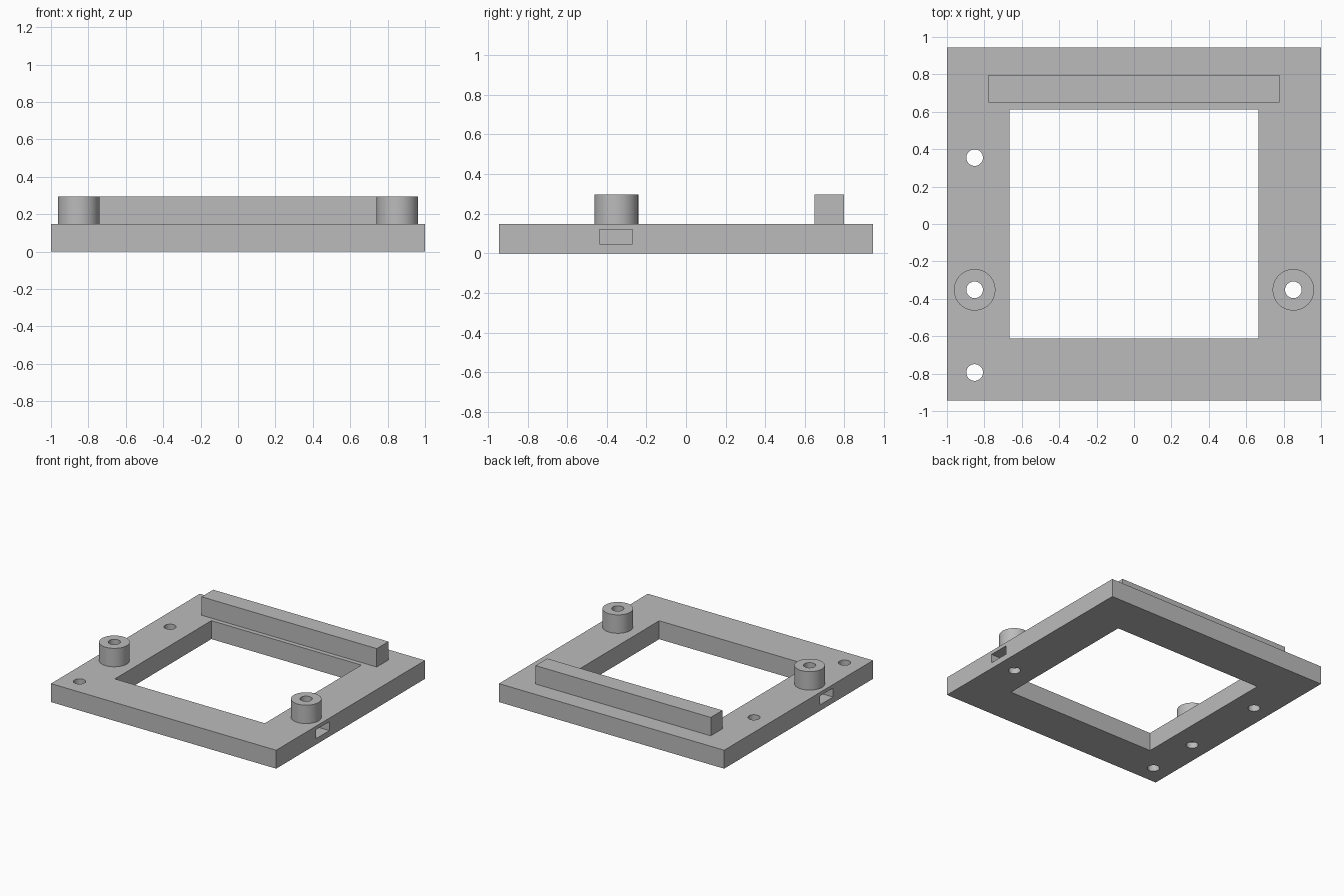
import bpy, bmesh, math

if "Cube" in bpy.data.objects:
    bpy.data.objects.remove(bpy.data.objects["Cube"])

T = 0.148            # plate thickness
SIDES = 48
HOLE_R = 0.0445
BOSS_R = 0.111
BOSS_X, BOSS_Y = 0.852, -0.352

grey = bpy.data.materials.new("mid grey")
grey.diffuse_color = (0.5, 0.5, 0.5, 1)
grey.use_nodes = True
grey.node_tree.nodes["Principled BSDF"].inputs["Base Color"].default_value = grey.diffuse_color


def add_object(name, bm):
    bmesh.ops.recalc_face_normals(bm, faces=bm.faces)
    mesh = bpy.data.meshes.new(name)
    bm.to_mesh(mesh)
    bm.free()
    mesh.materials.append(grey)
    ob = bpy.data.objects.new(name, mesh)
    bpy.context.collection.objects.link(ob)
    return ob


def box(name, x0, x1, y0, y1, z0, z1):
    bm = bmesh.new()
    bmesh.ops.create_cube(bm, size=1)
    for v in bm.verts:
        v.co = (x1 if v.co.x > 0 else x0, y1 if v.co.y > 0 else y0, z1 if v.co.z > 0 else z0)
    return add_object(name, bm)


def cylinder(name, x, y, r, z0, z1):
    bm = bmesh.new()
    bmesh.ops.create_cone(bm, cap_ends=True, segments=SIDES, radius1=r, radius2=r, depth=z1 - z0)
    bmesh.ops.translate(bm, verts=bm.verts, vec=(x, y, (z0 + z1) / 2))
    return add_object(name, bm)


def cut(target, cutter):
    mod = target.modifiers.new(cutter.name, 'BOOLEAN')
    mod.operation = 'DIFFERENCE'
    mod.solver = 'EXACT'
    mod.object = cutter
    cutter.hide_render = True
    cutter.hide_set(True)


def smooth(ob):
    bpy.ops.object.select_all(action='DESELECT')
    ob.select_set(True)
    bpy.context.view_layer.objects.active = ob
    bpy.ops.object.shade_smooth_by_angle(angle=math.radians(30))


# Base plate with its window
plate = box("base_plate", -1, 1, -0.944, 0.944, 0, T)
cut(plate, box("window_cutter", -0.666, 0.666, -0.611, 0.613, -0.1, T + 0.1))

# Raised rear bar
box("rear_bar", -0.778, 0.778, 0.649, 0.797, T, 2 * T)

# Nut slots entering from both sides, under the bosses
for side, x0, x1 in (("left", -1.1, -0.768), ("right", 0.768, 1.1)):
    cut(plate, box(side + "_slot_cutter", x0, x1, -0.436, -0.269, 0.048, 0.119))

# Screw holes through the plate
for i, (x, y) in enumerate([(-BOSS_X, BOSS_Y), (BOSS_X, BOSS_Y), (-BOSS_X, 0.355), (-BOSS_X, -0.794)]):
    cut(plate, cylinder(f"hole_cutter_{i}", x, y, HOLE_R, -0.1, T + 0.1))

# Round bosses: an open-bottomed profile spun round each hole
for side, x in (("left", -BOSS_X), ("right", BOSS_X)):
    bm = bmesh.new()
    pts = [(BOSS_R, T), (BOSS_R, 2 * T), (HOLE_R, 2 * T), (HOLE_R, T)]
    vs = [bm.verts.new((x + r, BOSS_Y, z)) for r, z in pts]
    es = [bm.edges.new(p) for p in zip(vs, vs[1:])]
    bmesh.ops.spin(bm, geom=vs + es, cent=(x, BOSS_Y, 0), axis=(0, 0, 1),
                   angle=2 * math.pi, steps=SIDES, use_merge=True)
    bmesh.ops.remove_doubles(bm, verts=bm.verts, dist=1e-5)
    boss = add_object(side + "_boss", bm)
    # an open tube: make sure the top faces point up
    if any(p.normal.z < -0.5 for p in boss.data.polygons):
        boss.data.flip_normals()
    smooth(boss)
